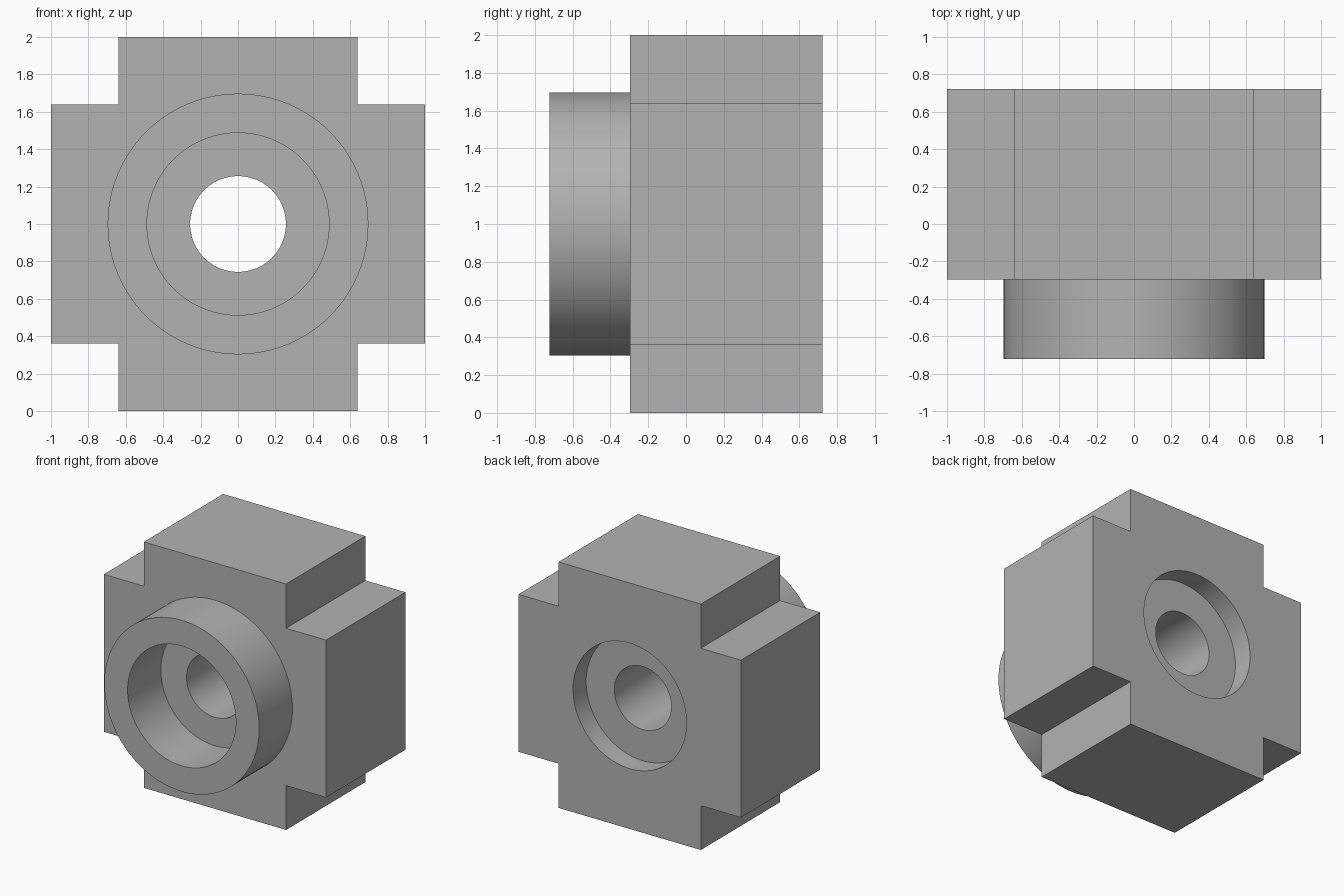
import bpy, bmesh, math
from mathutils import Matrix

if "Cube" in bpy.data.objects:
    bpy.data.objects.remove(bpy.data.objects["Cube"])

SEGMENTS = 96
FRONT, FACE, BACK = -0.723, -0.296, 0.723   # boss front, block front, block back
WIDE, NARROW = 1.0, 0.64                    # half sizes of the cross outline
BOSS_R, BORE_R, HOLE_R, RECESS_R = 0.697, 0.487, 0.256, 0.51
RECESS_DEPTH = 0.168

grey = bpy.data.materials.new("plain_grey")
grey.use_nodes = True
GREY = (0.45, 0.45, 0.45, 1)
grey.diffuse_color = GREY
grey.node_tree.nodes["Principled BSDF"].inputs["Base Color"].default_value = GREY


def make_object(name, bm):
    bmesh.ops.recalc_face_normals(bm, faces=bm.faces)
    mesh = bpy.data.meshes.new(name)
    bm.to_mesh(mesh)
    bm.free()
    mesh.materials.append(grey)
    obj = bpy.data.objects.new(name, mesh)
    bpy.context.collection.objects.link(obj)
    return obj


def cylinder(name, radius, y0, y1):
    """Solid cylinder along y, centred on the hub axis."""
    bm = bmesh.new()
    place = Matrix.Translation((0, (y0 + y1) / 2, 1)) @ Matrix.Rotation(math.pi / 2, 4, "X")
    bmesh.ops.create_cone(bm, cap_ends=True, segments=SEGMENTS, radius1=radius,
                          radius2=radius, depth=y1 - y0, matrix=place)
    return make_object(name, bm)


def cut(target, cutter):
    mod = target.modifiers.new("cut", "BOOLEAN")
    mod.operation, mod.solver, mod.object = "DIFFERENCE", "EXACT", cutter
    bpy.context.view_layer.objects.active = target
    bpy.ops.object.modifier_apply(modifier=mod.name)
    bpy.data.objects.remove(cutter)


def smooth(obj):
    bpy.ops.object.select_all(action="DESELECT")
    obj.select_set(True)
    bpy.context.view_layer.objects.active = obj
    bpy.ops.object.shade_smooth_by_angle(angle=math.radians(30))


# Cross-shaped block: one notched corner turned four times, then extruded
corner = [(WIDE, NARROW), (NARROW, NARROW), (NARROW, WIDE)]
bm = bmesh.new()
outline = []
for turn in range(4):
    spin = Matrix.Rotation(turn * math.pi / 2, 2)
    for x, z in corner:
        px, pz = spin @ Matrix.Identity(2).col[0] * x + spin @ Matrix.Identity(2).col[1] * z
        outline.append(bm.verts.new((px, FACE, pz + 1)))
face = bm.faces.new(outline)
grown = bmesh.ops.extrude_face_region(bm, geom=[face], use_keep_orig=True)["geom"]
bmesh.ops.translate(bm, vec=(0, BACK - FACE, 0),
                    verts=[v for v in grown if isinstance(v, bmesh.types.BMVert)])
block = make_object("cross_block", bm)

# Through hole and shallow round recess in the back
cut(block, cylinder("hole_cutter", HOLE_R, FACE - 0.1, BACK + 0.1))
cut(block, cylinder("recess_cutter", RECESS_R, BACK - RECESS_DEPTH, BACK + 0.1))
smooth(block)

# Round boss on the front: a revolved sleeve, open where it meets the block
bm = bmesh.new()
profile = [(BOSS_R, FACE), (BOSS_R, FRONT), (BORE_R, FRONT), (BORE_R, FACE)]
verts = [bm.verts.new((r, y, 1)) for r, y in profile]
edges = [bm.edges.new(pair) for pair in zip(verts, verts[1:])]
bmesh.ops.spin(bm, geom=verts + edges, cent=(0, 0, 1), axis=(0, 1, 0),
               angle=math.tau, steps=SEGMENTS, use_merge=True)
bmesh.ops.remove_doubles(bm, verts=bm.verts, dist=0.0001)
boss = make_object("front_boss", bm)
# An open sleeve needs its front rim checked to face outward
rim = max(boss.data.polygons, key=lambda p: -p.center.y)
if rim.normal.y > 0:
    boss.data.flip_normals()
smooth(boss)
